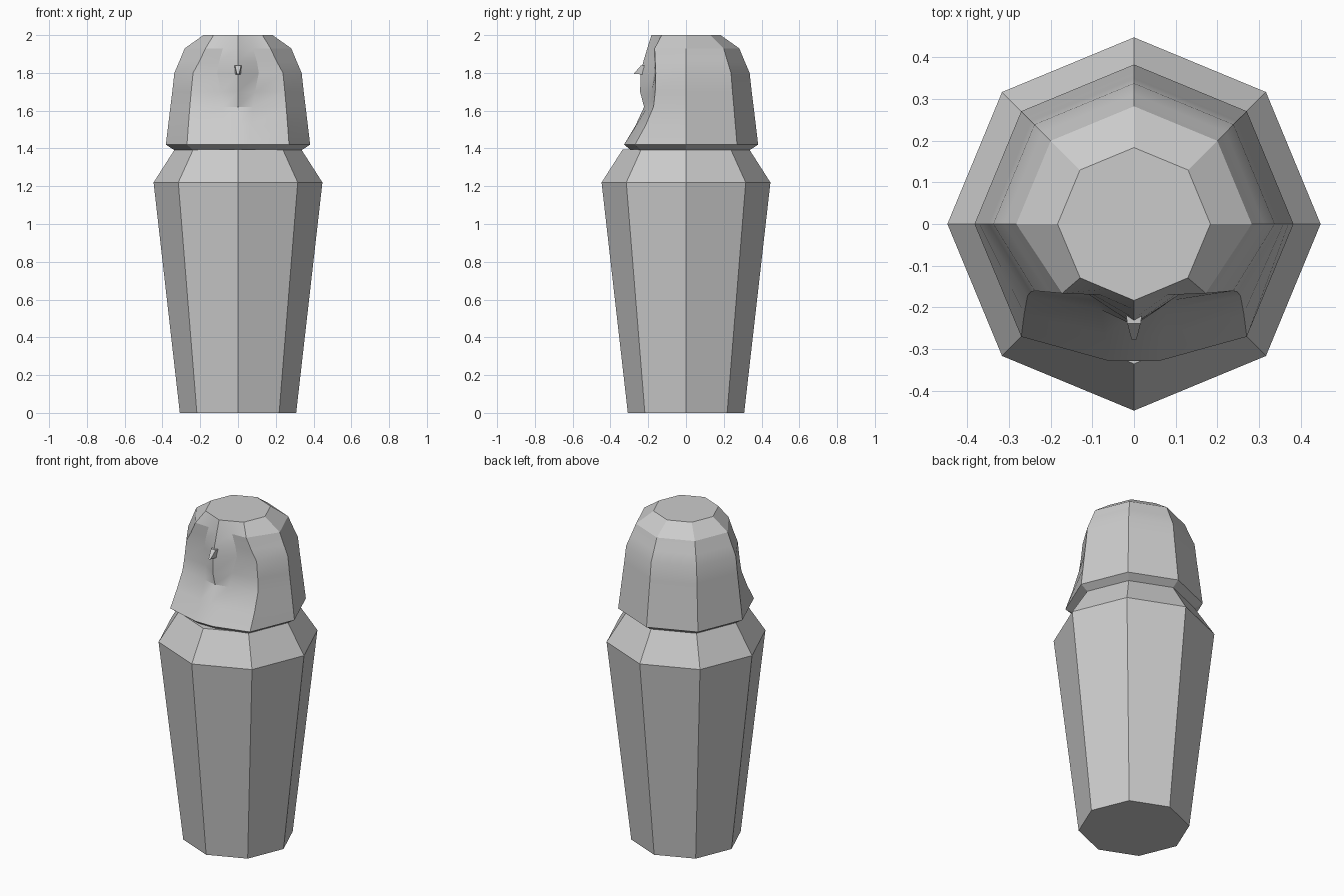
import bpy, bmesh, math

if "Cube" in bpy.data.objects:
    bpy.data.objects.remove(bpy.data.objects["Cube"])


def loft(name, rings, smooth=False):
    """Skin a stack of equal-length rings and cap both ends."""
    bm = bmesh.new()
    loops = [[bm.verts.new(p) for p in ring] for ring in rings]
    n = len(loops[0])
    for a, b in zip(loops, loops[1:]):
        for i in range(n):
            j = (i + 1) % n
            bm.faces.new((a[i], a[j], b[j], b[i]))
    bm.faces.new(loops[0][::-1])
    bm.faces.new(loops[-1])
    bmesh.ops.recalc_face_normals(bm, faces=bm.faces)
    mesh = bpy.data.meshes.new(name)
    bm.to_mesh(mesh)
    bm.free()
    obj = bpy.data.objects.new(name, mesh)
    bpy.context.collection.objects.link(obj)
    if smooth:
        bpy.ops.object.select_all(action='DESELECT')
        obj.select_set(True)
        bpy.context.view_layer.objects.active = obj
        bpy.ops.object.shade_smooth_by_angle(angle=math.radians(25))
    return obj


def arc(r, z, count):
    return [(r * math.cos(i * math.pi / 4), r * math.sin(i * math.pi / 4), z)
            for i in range(count)]


# Eight-sided jar body with sloping shoulder
loft("jar_body", [arc(r, z, 8) for z, r in
                  ((0, .308), (1.22, .447), (1.395, .335))])

# Head-shaped lid: z, back radius, cheek x/y, inner face x/y, centre y
sections = [
    (1.39, .335, .237, -.237, .06, -.29, -.29),
    (1.42, .382, .27, -.27, .06, -.328, -.328),
    (1.52, .370, .263, -.215, .07, -.265, -.268),
    (1.62, .358, .255, -.172, .08, -.205, -.222),
    (1.70, .348, .248, -.163, .09, -.183, -.243),
    (1.80, .337, .238, -.160, .11, -.168, -.240),
    (1.86, .311, .205, -.163, .10, -.168, -.226),
    (1.93, .282, .172, -.166, .08, -.170, -.205),
    (2.00, .183, .129, -.129, .065, -.156, -.183),
]
rings = []
for z, r, cx, cy, ix, iy, my in sections:
    rings.append(arc(r, z, 5) + [(-cx, cy, z), (-ix, iy, z), (0, my, z),
                                 (ix, iy, z), (cx, cy, z)])
loft("head_lid", rings, smooth=True)

# Small pointed beak
loft("beak", [
    [(-.018, -.21, 1.79), (.018, -.21, 1.79), (.006, -.277, 1.795), (-.006, -.277, 1.795)],
    [(-.02, -.21, 1.84), (.02, -.21, 1.84), (.016, -.238, 1.84), (-.016, -.238, 1.84)],
])
